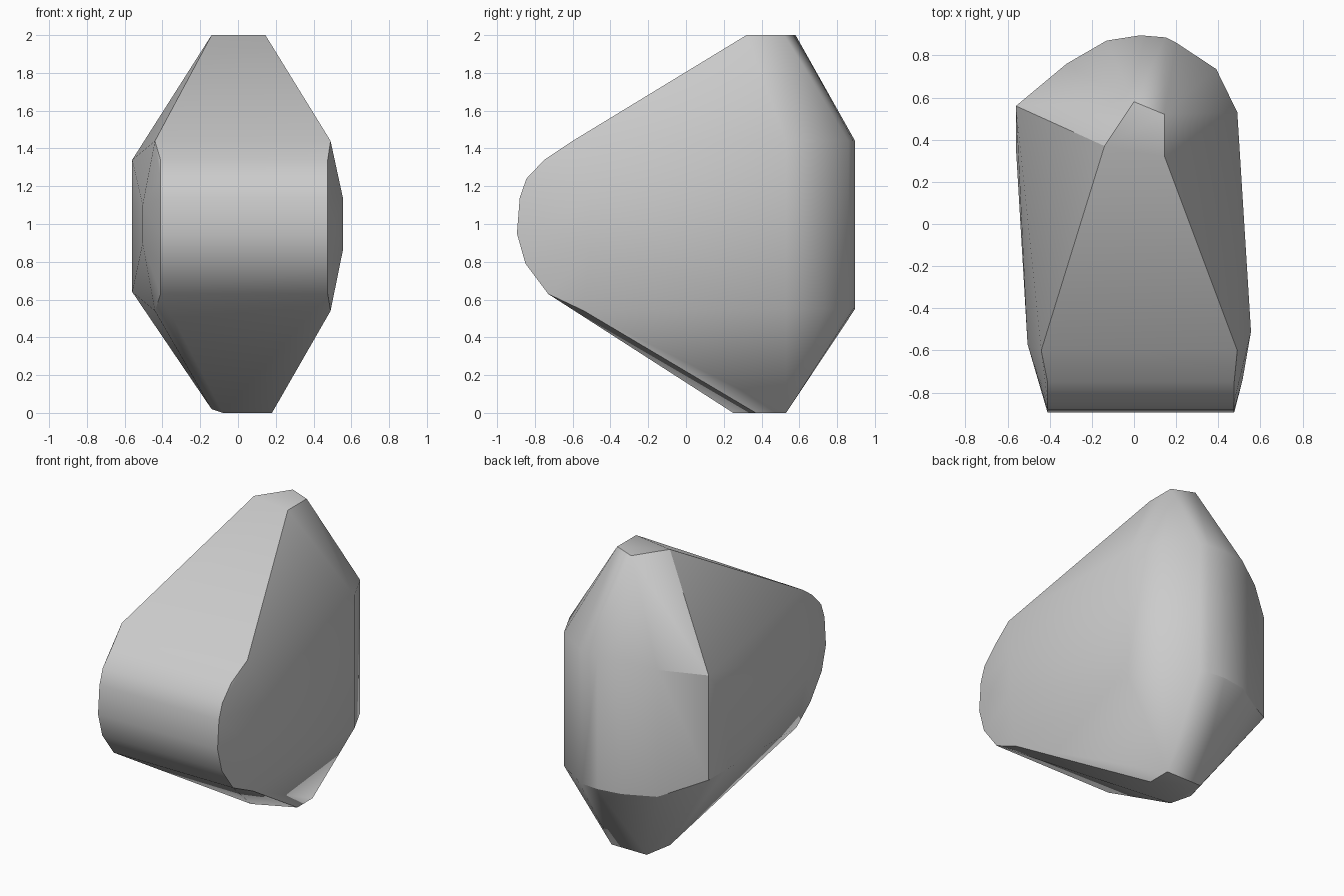
import bpy
import bmesh
import math

# Remove the default cube if present
default_cube = bpy.data.objects.get("Cube")
if default_cube:
    bpy.data.objects.remove(default_cube, do_unlink=True)


def make_material(name, color):
    material = bpy.data.materials.new(name)
    material.use_nodes = True
    material.diffuse_color = color
    shader = material.node_tree.nodes["Principled BSDF"]
    shader.inputs["Base Color"].default_value = color
    return material


def span_width(profile, left_x, right_x):
    """Repeat a side profile (y, z) on both sides of the stone."""
    return [(x, y, z) for y, z in profile for x in (left_x, right_x)]


def raise_outline(outline, low, high):
    """Repeat a plan outline (x, y) at a low and a high level."""
    return [(x, y, z) for x, y in outline for z in (low, high)]


def lay_flat(outline, level):
    """Place a plan outline (x, y) at one level."""
    return [(x, y, level) for x, y in outline]


def hull_object(name, points, material):
    """Wrap the corner points in a convex skin with sharp creases kept."""
    bm = bmesh.new()
    for point in points:
        bm.verts.new(point)
    result = bmesh.ops.convex_hull(bm, input=bm.verts[:])
    unused = {item for item in result["geom_interior"] + result["geom_unused"]
              if isinstance(item, bmesh.types.BMVert)}
    bmesh.ops.delete(bm, geom=list(unused), context="VERTS")
    bmesh.ops.dissolve_limit(bm, angle_limit=math.radians(1),
                             verts=bm.verts[:], edges=bm.edges[:])
    bmesh.ops.recalc_face_normals(bm, faces=bm.faces[:])
    mesh = bpy.data.meshes.new(name)
    bm.to_mesh(mesh)
    bm.free()
    mesh.materials.append(material)
    stone = bpy.data.objects.new(name, mesh)
    bpy.context.collection.objects.link(stone)
    bpy.ops.object.select_all(action="DESELECT")
    stone.select_set(True)
    bpy.context.view_layer.objects.active = stone
    bpy.ops.object.shade_smooth_by_angle(angle=math.radians(30))
    return stone


# Rounded nose across the front
nose_profile = [(-.75, 1.34), (-.845, 1.24), (-.88, 1.14), (-.895, .95),
                (-.85, .79), (-.73, .63)]
nose = span_width(nose_profile, -.41, .475)
nose += span_width([(-.6, 1.44), (-.54, .54)], -.44, .49)

# Curved back wall and the squarer corner beside it
back_outline = [(-.13, .87), (.03, .895), (.15, .885),
                (.2, .86), (.39, .735), (.49, .53)]
back = raise_outline(back_outline, .55, 1.44)
back += raise_outline([(-.32, .76)], .54, 1.39)
corner = raise_outline([(-.56, .56), (-.56, .36)], .64, 1.34)
corner[-1] = (-.56, .36, 1.1)

# Slight bulges on the two flanks
flanks = raise_outline([(.555, -.51)], .86, 1.14)
flanks += raise_outline([(-.505, -.57)], .9, 1.1)
flanks += lay_flat([(.515, -.74)], 1)

# Small facets at the crown and foot
crown = lay_flat([(-.14, .37), (0, .58), (.145, .52), (.145, .32)], 2)
foot = lay_flat([(-.08, .25), (-.08, .53), (.18, .53), (.18, .37)], 0)
foot += lay_flat([(-.14, .37)], .02)

stone_grey = make_material("stone_grey", (.6, .6, .6, 1))
hull_object("faceted_stone", nose + back + corner + flanks + crown + foot, stone_grey)
